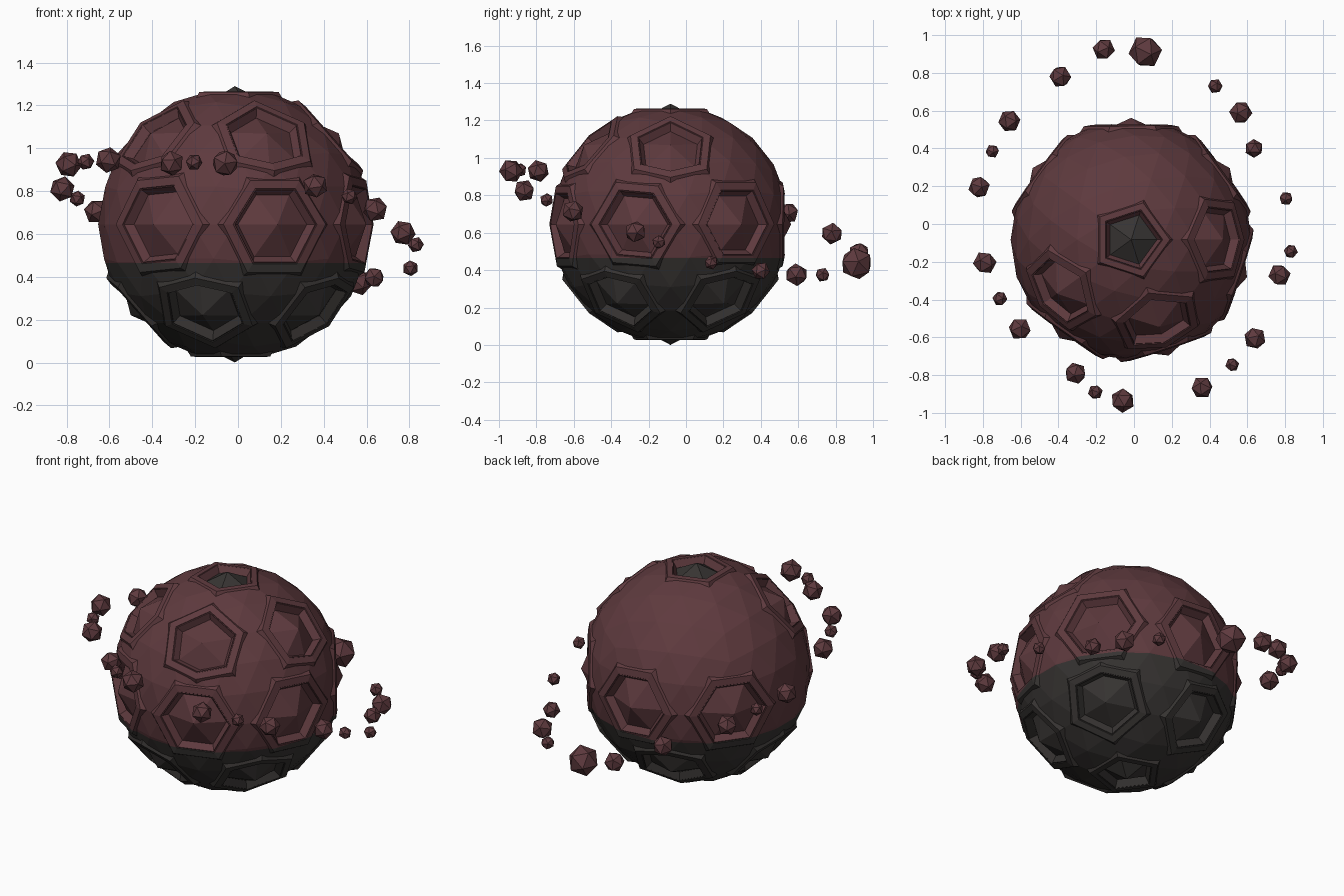
import bpy, bmesh, math, random
from mathutils import Vector, Euler

if "Cube" in bpy.data.objects:
    bpy.data.objects.remove(bpy.data.objects["Cube"])

random.seed(4)
CENTRE = Vector((-0.015, -0.083, 0.645))
R = 0.638


def material(name, rgb):
    m = bpy.data.materials.new(name)
    m.diffuse_color = (*rgb, 1)
    m.use_nodes = True
    m.node_tree.nodes["Principled BSDF"].inputs["Base Color"].default_value = m.diffuse_color
    return m


red = material("dusty red rock", (0.112, 0.042, 0.048))
dark = material("charcoal rock", (0.038, 0.034, 0.032))


def make_object(name, bm, mats, location):
    me = bpy.data.meshes.new(name)
    bm.to_mesh(me)
    bm.free()
    for m in mats:
        me.materials.append(m)
    ob = bpy.data.objects.new(name, me)
    ob.location = location
    bpy.context.collection.objects.link(ob)
    return ob


def direction(az, lat):
    a, b = math.radians(az), math.radians(lat)
    return Vector((math.cos(a) * math.cos(b), math.sin(a) * math.cos(b), math.sin(b)))


# Planet: faceted ball whose vertex fans become craters
bm = bmesh.new()
bmesh.ops.create_icosphere(bm, subdivisions=3, radius=R)

# Crater places as azimuth, latitude
places = [(0, 90), (0, -90)]
places += [(az, 42.4) for az in (-144, -72, 0)]
places += [(az, -42.4) for az in (-108, -36, 36, 108, 180)]
places += [(az, 0) for az in (-126, -72, -18, 36, 90, 144)]

craters = []
for az, lat in places:
    d = direction(az, lat)
    v = max(bm.verts, key=lambda w: w.co.dot(d))
    c = v.co.normalized()
    u = c.orthogonal().normalized()
    t = c.cross(u)
    ring = [e.other_vert(v).co.normalized() for e in v.link_edges]
    ring.sort(key=lambda p: math.atan2(p.dot(t), p.dot(u)))
    craters.append((v, c, ring))
bmesh.ops.delete(bm, geom=[cr[0] for cr in craters], context='VERTS')

# Crater rings from outer skirt over the raised rim down to the floor
PROFILE = [(1.5, 0.622), (1.27, 0.65), (1.04, 0.642), (0.92, 0.592)]
pole_floor = []
for i, (_, c, ring) in enumerate(craters):
    loops = [[bm.verts.new((c + (p - c) * k).normalized() * r) for p in ring]
             for k, r in PROFILE]
    n = len(ring)
    for a, b in zip(loops, loops[1:]):
        for j in range(n):
            bm.faces.new((a[j], a[(j + 1) % n], b[(j + 1) % n], b[j]))
    peak = bm.verts.new(c * 0.645)
    for j in range(n):
        f = bm.faces.new((loops[-1][j], loops[-1][(j + 1) % n], peak))
        if i == 0:
            pole_floor.append(f)
for f in pole_floor:
    f.material_index = 1

# Charcoal lower cap cut off by height
cut = 0.465 - CENTRE.z
bmesh.ops.bisect_plane(bm, geom=bm.verts[:] + bm.edges[:] + bm.faces[:],
                       plane_co=(0, 0, cut), plane_no=(0, 0, 1))
for f in bm.faces:
    if f.calc_center_median().z < cut:
        f.material_index = 1
make_object("planet", bm, [red, dark], CENTRE)

# Tilted belt of small rocks: x, y, z, radius
ROCKS = [
    (-.16, .925, .49, .06), (.06, .912, .435, .09), (-.39, .78, .595, .06),
    (-.66, .545, .705, .06), (-.75, .385, .765, .038), (-.82, .195, .81, .06),
    (-.79, -.205, .925, .063), (-.71, -.395, .937, .04), (-.605, -.555, .945, .062),
    (-.31, -.79, .93, .06), (-.205, -.89, .935, .04), (-.06, -.935, .93, .065),
    (.36, -.865, .825, .06), (.52, -.745, .775, .038), (.64, -.605, .715, .06),
    (.77, -.27, .605, .06), (.83, -.145, .55, .038), (.805, .135, .44, .038),
    (.635, .4, .397, .05), (.565, .59, .375, .063), (.43, .73, .375, .04)]
for i, (x, y, z, r) in enumerate(ROCKS):
    bm = bmesh.new()
    bmesh.ops.create_icosphere(bm, subdivisions=1, radius=r)
    rock = make_object(f"belt_rock_{i + 1}", bm, [red], (x, y, z))
    rock.rotation_euler = Euler([random.uniform(0, 6.28) for _ in range(3)])
